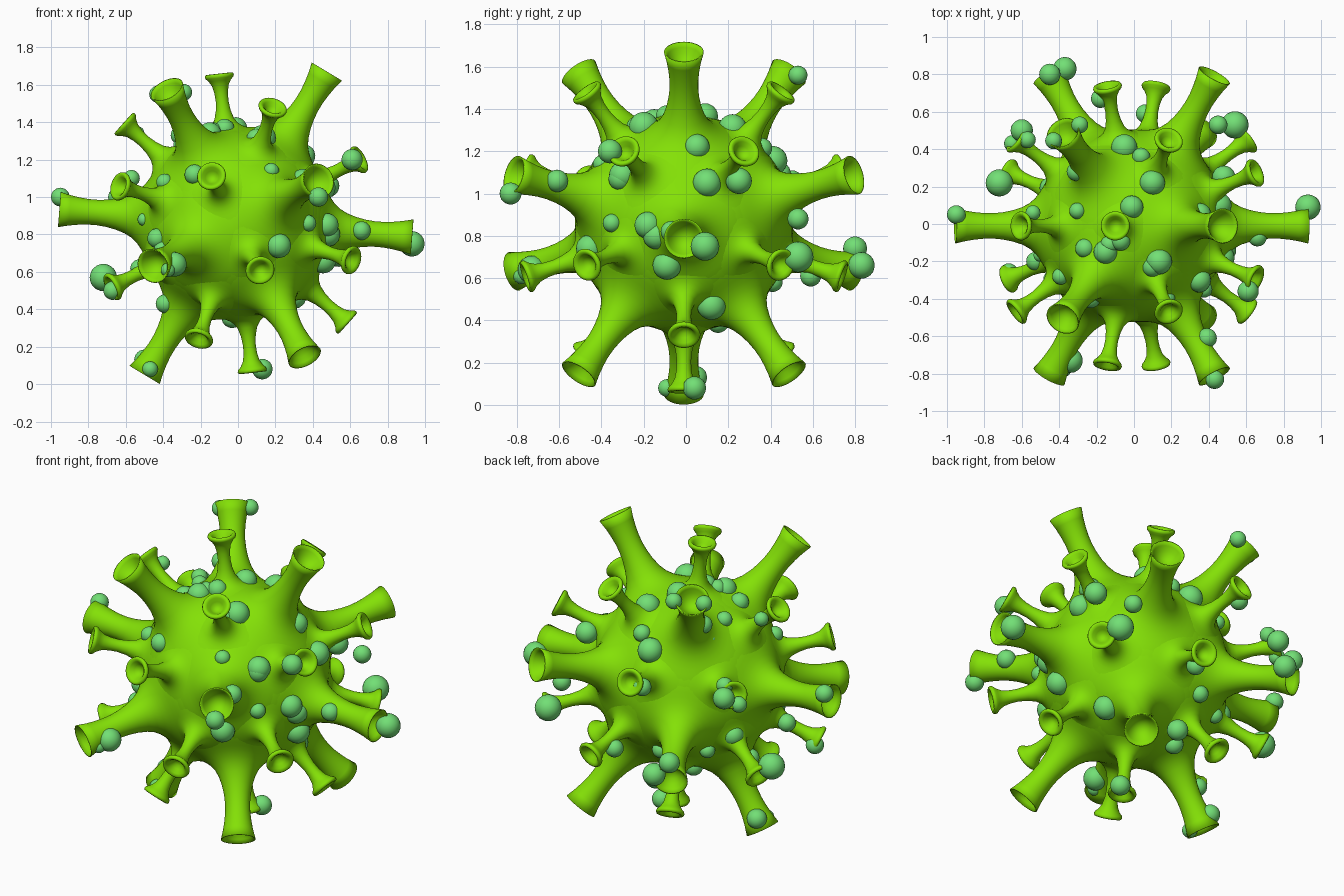
import bpy, bmesh, math
from mathutils import Vector, Matrix

C = Vector((-0.012, -0.01, 0.86))   # centre of the body
R = 0.515                           # body radius


def material(name, rgb):
    m = bpy.data.materials.new(name)
    m.diffuse_color = (*rgb, 1)
    return m


lime = material("lime_green", (0.23, 0.75, 0.002))
mint = material("mint_green", (0.17, 0.74, 0.18))


def finish(bm, name, mat):
    bmesh.ops.recalc_face_normals(bm, faces=bm.faces)
    for f in bm.faces:
        f.smooth = True
    me = bpy.data.meshes.new(name)
    bm.to_mesh(me)
    bm.free()
    me.materials.append(mat)
    return me


def place(name, mesh, loc, rot=None, scale=1.0):
    o = bpy.data.objects.new(name, mesh)
    o.location = loc
    if rot:
        o.rotation_euler = rot.to_euler()
    o.scale = (scale,) * 3
    bpy.context.collection.objects.link(o)


def lathe(name, profile, steps=40):
    """Spin a (radius, height) profile around z."""
    bm = bmesh.new()
    vs = [bm.verts.new((r, 0, h)) for r, h in profile]
    es = [bm.edges.new(p) for p in zip(vs, vs[1:])]
    bmesh.ops.spin(bm, geom=vs + es, cent=(0, 0, 0), axis=(0, 0, 1),
                   angle=math.tau, steps=steps, use_duplicate=False)
    bmesh.ops.remove_doubles(bm, verts=bm.verts, dist=1e-4)
    return finish(bm, name, lime)


def ico(name, level, radius, mat):
    bm = bmesh.new()
    bmesh.ops.create_icosphere(bm, subdivisions=level, radius=radius)
    return finish(bm, name, mat)


# body
place("body", ico("body", 5, R, lime), C)

# trumpet spikes with flared foot and hollow cup
large = lathe("large_spike", [
    (.28, .43), (.255, .4475), (.23, .4625), (.205, .477), (.178, .494),
    (.148, .518), (.12, .55), (.099, .59), (.083, .64),
    (.073, .69), (.068, .74), (.068, .79), (.073, .84), (.081, .89), (.094, .945),
    (.088, .946), (.076, .925), (.06, .9), (.04, .88), (.02, .87), (0, .867)])
small = lathe("small_spike", [
    (.17, .485), (.15, .4928), (.13, .5), (.11, .5075), (.09, .518), (.07, .534),
    (.052, .562), (.04, .605), (.034, .655),
    (.036, .70), (.044, .74), (.06, .768), (.074, .782), (.078, .793), (.074, .803),
    (.063, .805), (.05, .795), (.036, .775), (.02, .76), (0, .755)])

# large spikes on icosahedron corners, small ones on its face centres
bm = bmesh.new()
bmesh.ops.create_icosphere(bm, subdivisions=1, radius=1)
turn = Matrix.Rotation(math.radians(31), 3, 'Y')
for name, mesh, dirs in (
        ("large_spike", large, [v.co.copy() for v in bm.verts]),
        ("small_spike", small, [f.calc_center_median() for f in bm.faces])):
    for d in dirs:
        place(name, mesh, C, (turn @ d).normalized().to_track_quat('Z', 'Y'))
bm.free()

# round droplets
drop = ico("droplet", 3, 1.0, mint)

# droplets clinging to the spikes: x, y, z, radius
on_spikes = [
    (-.95, .05, 1.0, .05), (.93, .09, .75, .068), (.61, -.36, 1.2, .057),
    (.66, -.07, .82, .05), (-.72, .22, .57, .073), (-.67, -.26, .5, .05),
    (-.39, -.05, .43, .05), (-.50, .045, .13, .055), (-.47, -.09, .08, .042),
    (.13, .04, .08, .055), (-.29, .53, 1.56, .045), (-.43, .445, 1.55, .045),
    (-.37, .83, .66, .063), (-.45, .80, .74, .057), (.54, .53, .70, .073),
    (-.60, .50, 1.05, .06), (-.65, .43, 1.0, .045), (-.57, .45, 1.1, .045),
    (-.18, .67, 1.07, .05), (.06, .59, .61, .05), (.43, -.83, 1.0, .052),
    (.39, -.61, 1.06, .053), (-.34, -.73, .64, .066), (-.375, -.78, .61, .038),
    (.48, .25, 1.06, .062), (-.31, .28, 1.33, .05), (-.54, .06, 1.34, .04),
    (.45, .53, .88, .05)]
for x, y, z, r in on_spikes:
    place("droplet", drop, (x, y, z), None, r)


def scatter(right, up, items):
    """Drop balls on the body where (u, v) along the two axes meet its near side."""
    right, up = Vector(right), Vector(up)
    near = right.cross(up)
    for u, v, r in items:
        w = math.sqrt(max(0, R ** 2 - u * u - v * v))
        place("droplet", drop, C + right * u + up * v + near * w, None, r)


# droplets on the front of the body
scatter((1, 0, 0), (0, 0, 1), [
    (.23, -.12, .066), (.19, .28, .042), (-.22, .26, .054), (-.38, .22, .045),
    (-.42, -.08, .053), (-.49, .02, .035), (-.37, -.22, .058), (-.32, -.22, .048),
    (-.39, -.14, .048)])
# droplets on the right of the body
scatter((0, 1, 0), (0, 0, 1), [
    (-.17, -.01, .064), (-.13, -.06, .064), (-.34, 0, .044), (-.08, -.2, .068),
    (.11, .19, .068), (.06, .36, .062), (-.3, .21, .057), (.13, -.39, .068)])
# droplets on the top of the body
scatter((1, 0, 0), (0, 1, 0), [
    (-.04, .42, .07), (.05, .37, .048), (.11, .23, .068), (0, .1, .062),
    (-.25, -.12, .052), (-.14, -.14, .064), (-.06, -.08, .053), (-.12, -.1, .048),
    (.145, -.19, .07), (.11, -.22, .053), (-.29, .08, .044), (-.29, .23, .044),
    (.36, -.29, .064)])
# droplets on the back left and the underside of the back
s, c = math.sin(math.radians(35)), math.cos(math.radians(35))
h = math.sqrt(.75)
scatter((-c, -s, 0), (s * .5, -c * .5, h), [
    (.24, -.37, .058), (.1, -.45, .043), (-.11, -.53, .05),
    (-.18, -.58, .058), (.53, -.28, .05)])
scatter((-c, s, 0), (s * .5, c * .5, h), [(.21, -.38, .052), (.33, -.1, .048)])
